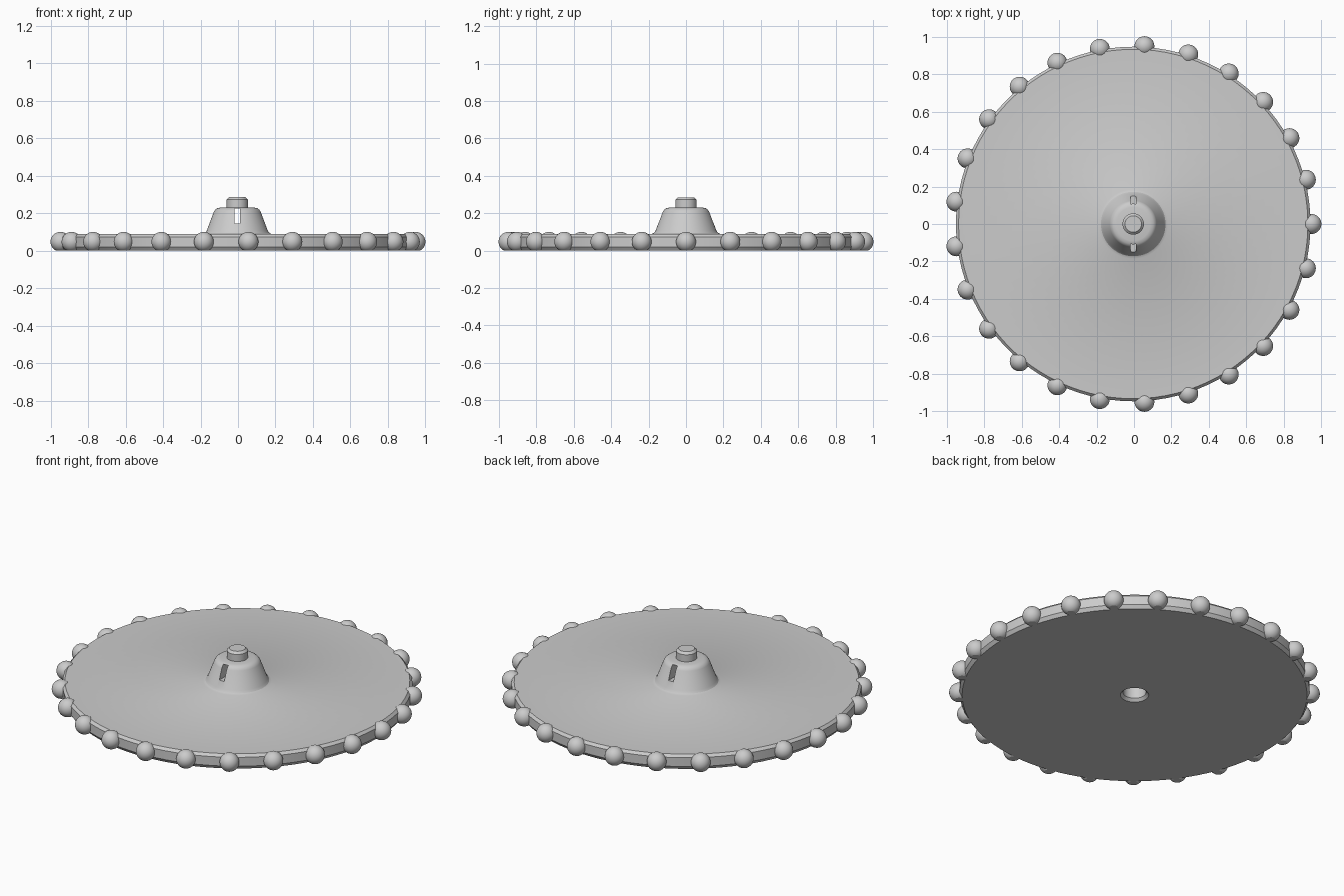
import bpy, bmesh, math
from mathutils import Matrix, Vector

if "Cube" in bpy.data.objects:
    bpy.data.objects.remove(bpy.data.objects["Cube"], do_unlink=True)

CX = -0.004           # axis of the wheel
BEADS = 25
RING_R, BEAD_R, BEAD_Z = 0.951, 0.053, 0.047

metal = bpy.data.materials.new("plain grey")
metal.use_nodes = True
GREY = (0.6, 0.6, 0.6, 1)
metal.diffuse_color = GREY
metal.node_tree.nodes["Principled BSDF"].inputs["Base Color"].default_value = GREY


def finish(bm, name, angle=25):
    bmesh.ops.recalc_face_normals(bm, faces=bm.faces[:])
    mesh = bpy.data.meshes.new(name)
    bm.to_mesh(mesh)
    bm.free()
    mesh.materials.append(metal)
    obj = bpy.data.objects.new(name, mesh)
    obj.location.x = CX
    bpy.context.collection.objects.link(obj)
    smooth(obj, angle)
    return obj


def smooth(obj, angle):
    bpy.ops.object.select_all(action='DESELECT')
    obj.select_set(True)
    bpy.context.view_layer.objects.active = obj
    bpy.ops.object.shade_smooth_by_angle(angle=math.radians(angle))


def lathe(name, profile, steps=100, closed=False):
    bm = bmesh.new()
    verts = [bm.verts.new((r, 0, z)) for r, z in profile]
    pairs = list(zip(verts, verts[1:])) + ([(verts[-1], verts[0])] if closed else [])
    edges = [bm.edges.new(p) for p in pairs]
    bmesh.ops.spin(bm, geom=verts + edges, axis=(0, 0, 1), cent=(0, 0, 0),
                   angle=math.tau, steps=steps)
    bmesh.ops.remove_doubles(bm, verts=bm.verts[:], dist=1e-5)
    return finish(bm, name)


# Chamfered disc rising into a hollow conical hub
body = lathe("disc_and_hub", [
    (0, 0.215), (0.062, 0.215), (0.062, 0.016), (0.077, 0),
    (0.932, 0), (0.946, 0.02), (0.946, 0.073), (0.932, 0.088),
    (0.185, 0.088), (0.172, 0.094), (0.163, 0.106),
    (0.125, 0.207), (0.118, 0.218), (0.107, 0.226), (0.09, 0.23), (0, 0.23)])

# Pair of slots through the hub wall
bm = bmesh.new()
bmesh.ops.create_cube(bm, size=1)
bmesh.ops.scale(bm, vec=(0.032, 0.6, 0.08), verts=bm.verts[:])
cutter = finish(bm, "slot_cutter")
cutter.location.z = 0.185
cutter.hide_render = True
cutter.hide_set(True)
cut = body.modifiers.new("slots", 'BOOLEAN')
cut.object = cutter
cut.operation = 'DIFFERENCE'
cut.solver = 'EXACT'
bpy.context.view_layer.objects.active = body
bpy.ops.object.modifier_apply(modifier=cut.name)
bpy.data.objects.remove(cutter, do_unlink=True)
smooth(body, 25)

# Chamfered pin on top of the hub
lathe("top_pin", [(0, 0.225), (0.057, 0.225), (0.057, 0.272),
                  (0.044, 0.285), (0, 0.285)], steps=64)

# Ring of beads, flattened underneath
bm = bmesh.new()
for i in range(BEADS):
    a = math.tau * i / BEADS
    place = Vector((RING_R * math.cos(a), RING_R * math.sin(a), BEAD_Z))
    bmesh.ops.create_uvsphere(bm, u_segments=32, v_segments=16, radius=BEAD_R,
                              matrix=Matrix.Translation(place))
bmesh.ops.bisect_plane(bm, geom=bm.verts[:] + bm.edges[:] + bm.faces[:],
                       plane_co=(0, 0, 0), plane_no=(0, 0, -1), clear_outer=True)
bmesh.ops.holes_fill(bm, edges=[e for e in bm.edges if e.is_boundary], sides=0)
finish(bm, "rim_beads")
